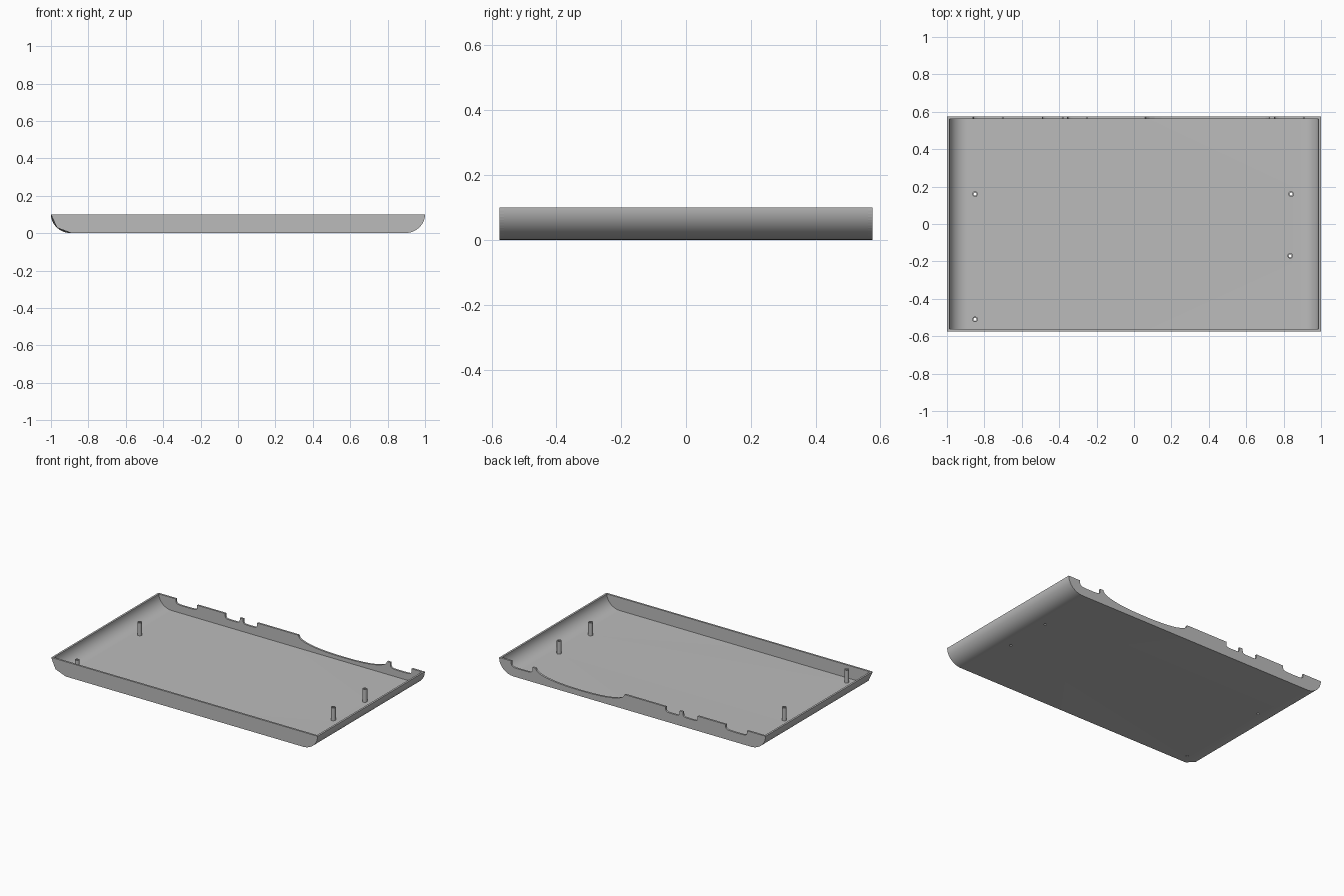
import bpy, bmesh, math

cube = bpy.data.objects.get("Cube")
if cube:
    bpy.data.objects.remove(cube, do_unlink=True)

HY = 0.575      # half depth
T = 0.013       # wall thickness
H = 0.1         # height
RX = 0.11       # width of the rounded sides
SEG = 16        # segments per rounded side

grey = bpy.data.materials.new("plain_grey")
grey.use_nodes = True
grey.diffuse_color = (0.5, 0.5, 0.5, 1)
grey.node_tree.nodes["Principled BSDF"].inputs["Base Color"].default_value = (0.5, 0.5, 0.5, 1)


def arc(offset, side):
    """Rounded side from rim to floor, moved inward by offset."""
    points = []
    for i in range(SEG + 1):
        a = math.pi / 2 * i / SEG
        x = 1 - RX + (RX - offset) * math.cos(a)
        points.append((side * x, H - (H - offset) * math.sin(a)))
    return points


def chorded(points):
    """Flatten an arc to two straight chords, keeping its point count."""
    half = SEG // 2
    result = []
    for i in range(SEG + 1):
        k = 0 if i < half else half
        f = (i - k) / half
        p, q = points[k], points[k + half]
        result.append((p[0] + (q[0] - p[0]) * f, p[1] + (q[1] - p[1]) * f))
    return result


def loft(name, front, back, y0, y1):
    """Solid between two matching outlines in x and z."""
    bm = bmesh.new()
    a = [bm.verts.new((x, y0, z)) for x, z in front]
    b = [bm.verts.new((x, y1, z)) for x, z in back]
    bm.faces.new(a)
    bm.faces.new(b[::-1])
    for i in range(len(a)):
        j = (i + 1) % len(a)
        bm.faces.new((a[i], b[i], b[j], a[j]))
    return finish(name, bm)


def finish(name, bm):
    bmesh.ops.recalc_face_normals(bm, faces=bm.faces)
    mesh = bpy.data.meshes.new(name)
    bm.to_mesh(mesh)
    bm.free()
    mesh.materials.append(grey)
    obj = bpy.data.objects.new(name, mesh)
    bpy.context.collection.objects.link(obj)
    return obj


def select(obj):
    bpy.ops.object.select_all(action='DESELECT')
    obj.select_set(True)
    bpy.context.view_layer.objects.active = obj


def smooth(obj):
    select(obj)
    bpy.ops.object.shade_smooth_by_angle(angle=math.radians(30))


def dip(x0, x1, depth, power, n=16):
    """Rounded notch in the rim, running from x0 to x1."""
    points = []
    for i in range(n + 1):
        t = math.pi * i / n
        c, s = math.cos(t), max(math.sin(t), 0)
        u = -math.copysign(abs(c) ** (2 / power), c)
        points.append(((x0 + x1) / 2 + u * (x1 - x0) / 2,
                       H - depth * s ** (2 / power)))
    return points


left, right = arc(0, -1), arc(0, 1)
inner = arc(T, 1) + arc(T, -1)[::-1]

# Floor and rounded sides; the left side meets the front with two chords
outer_back = left + right[::-1]
outer_front = chorded(left) + right[::-1]
shell = loft("floor_and_sides", outer_front + inner, outer_back + inner, -HY + T, HY - T)

# Front wall
loft("front_wall", outer_front, outer_front, -HY, -HY + T)

# Back wall with connector notches in its rim
rim = []
for x0, x1, depth, power in [(-0.86, -0.70, 0.035, 5), (-0.49, -0.38, 0.035, 5),
                             (-0.355, -0.25, 0.035, 5), (0.06, 0.725, 0.062, 2.3),
                             (0.75, 0.91, 0.04, 5)]:
    rim += dip(x0, x1, depth, power)
back_outline = outer_back + rim[::-1]
loft("back_wall", back_outline, back_outline, HY - T, HY)

# Hollow screw posts, with their holes running through the floor
R_OUT, R_IN, SIDES = 0.015, 0.008, 24
spots = [(-0.85, 0.16), (0.84, 0.16), (0.835, -0.17), (-0.85, -0.51)]
holes = bmesh.new()
for n, (px, py) in enumerate(spots, 1):
    bm = bmesh.new()
    section = [(R_IN, T), (R_OUT, T), (R_OUT, H), (R_IN, H)]
    rings = []
    for i in range(SIDES):
        a = 2 * math.pi * i / SIDES
        rings.append([bm.verts.new((px + r * math.cos(a), py + r * math.sin(a), z))
                      for r, z in section])
    for i in range(SIDES):
        p, q = rings[i], rings[(i + 1) % SIDES]
        for k in range(4):
            m = (k + 1) % 4
            bm.faces.new((p[k], q[k], q[m], p[m]))
    smooth(finish(f"screw_post_{n}", bm))

    made = bmesh.ops.create_cone(holes, cap_ends=True, segments=SIDES,
                                 radius1=R_IN, radius2=R_IN, depth=H)
    bmesh.ops.translate(holes, verts=made["verts"], vec=(px, py, 0))

cutter = finish("hole_cutter", holes)
cutter.hide_render = True
cut = shell.modifiers.new("holes", 'BOOLEAN')
cut.operation = 'DIFFERENCE'
cut.solver = 'EXACT'
cut.object = cutter
select(shell)
bpy.ops.object.modifier_apply(modifier=cut.name)
bpy.data.objects.remove(cutter, do_unlink=True)
smooth(shell)
